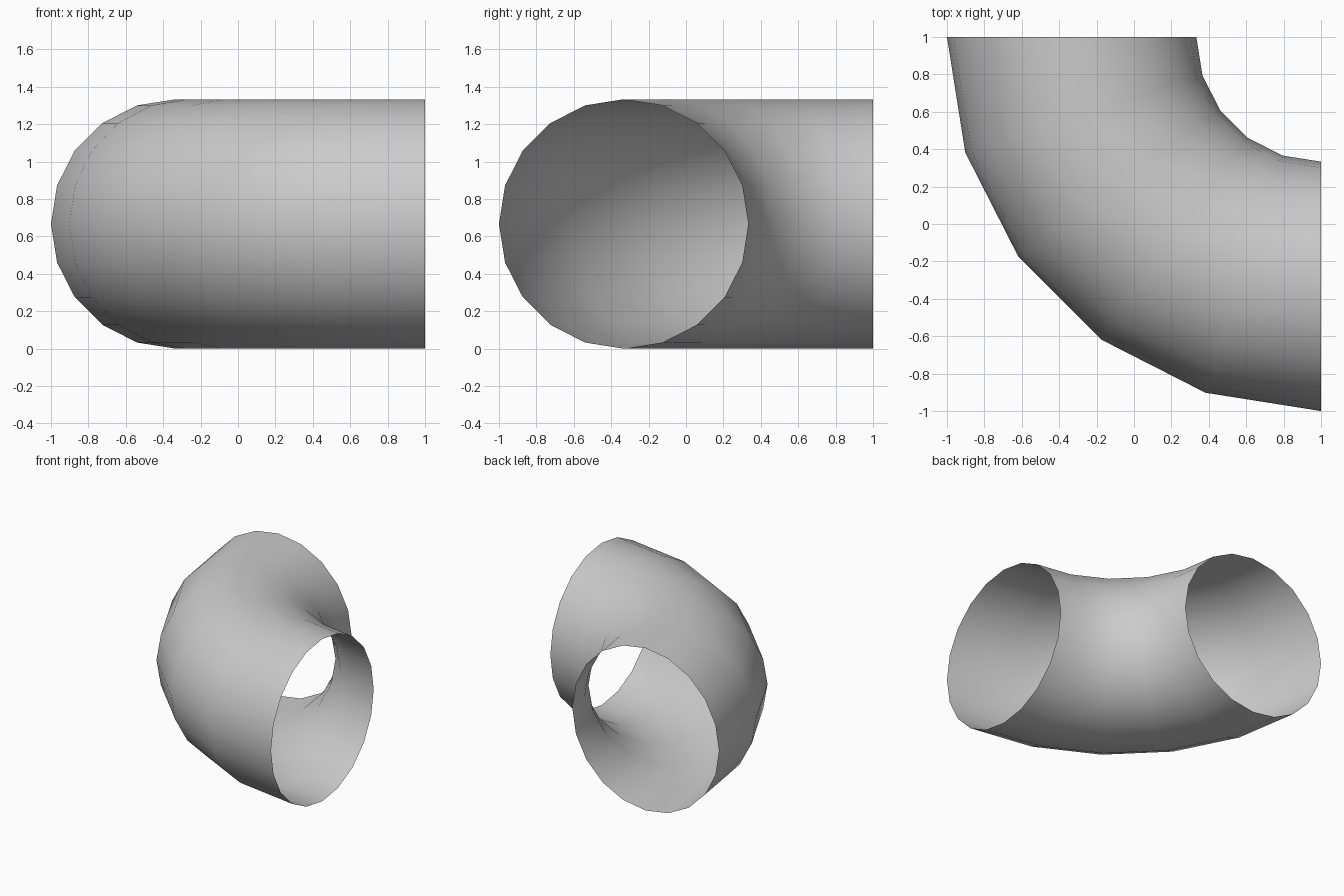
import bpy, bmesh
from math import pi
from mathutils import Matrix

if "Cube" in bpy.data.objects:
    bpy.data.objects.remove(bpy.data.objects["Cube"])

TUBE_R = 2 / 3      # pipe radius
BEND_R = 4 / 3      # bend centreline radius, around (1, 1)
SIDES, STEPS = 20, 5

bm = bmesh.new()

# Open pipe cross-section at the back opening (plane y = 1)
ring = bmesh.ops.create_circle(
    bm, cap_ends=False, segments=SIDES, radius=TUBE_R,
    matrix=Matrix.Translation((1 - BEND_R, 1, TUBE_R)) @ Matrix.Rotation(pi / 2, 4, 'X'))

# Sweep it through a quarter turn to the right-hand opening (plane x = 1)
bmesh.ops.spin(bm, geom=ring['verts'] + bm.edges[:], cent=(1, 1, 0),
               axis=(0, 0, 1), angle=pi / 2, steps=STEPS, use_duplicate=False)

# Make the normals point away from the pipe's centreline
bm.normal_update()
top = max(bm.faces, key=lambda f: f.calc_center_median().z)
if top.normal.z < 0:
    bmesh.ops.reverse_faces(bm, faces=bm.faces[:])
for f in bm.faces:
    f.smooth = True

mesh = bpy.data.meshes.new("pipe_elbow")
bm.to_mesh(mesh)
bm.free()
bpy.context.collection.objects.link(bpy.data.objects.new("pipe_elbow", mesh))
